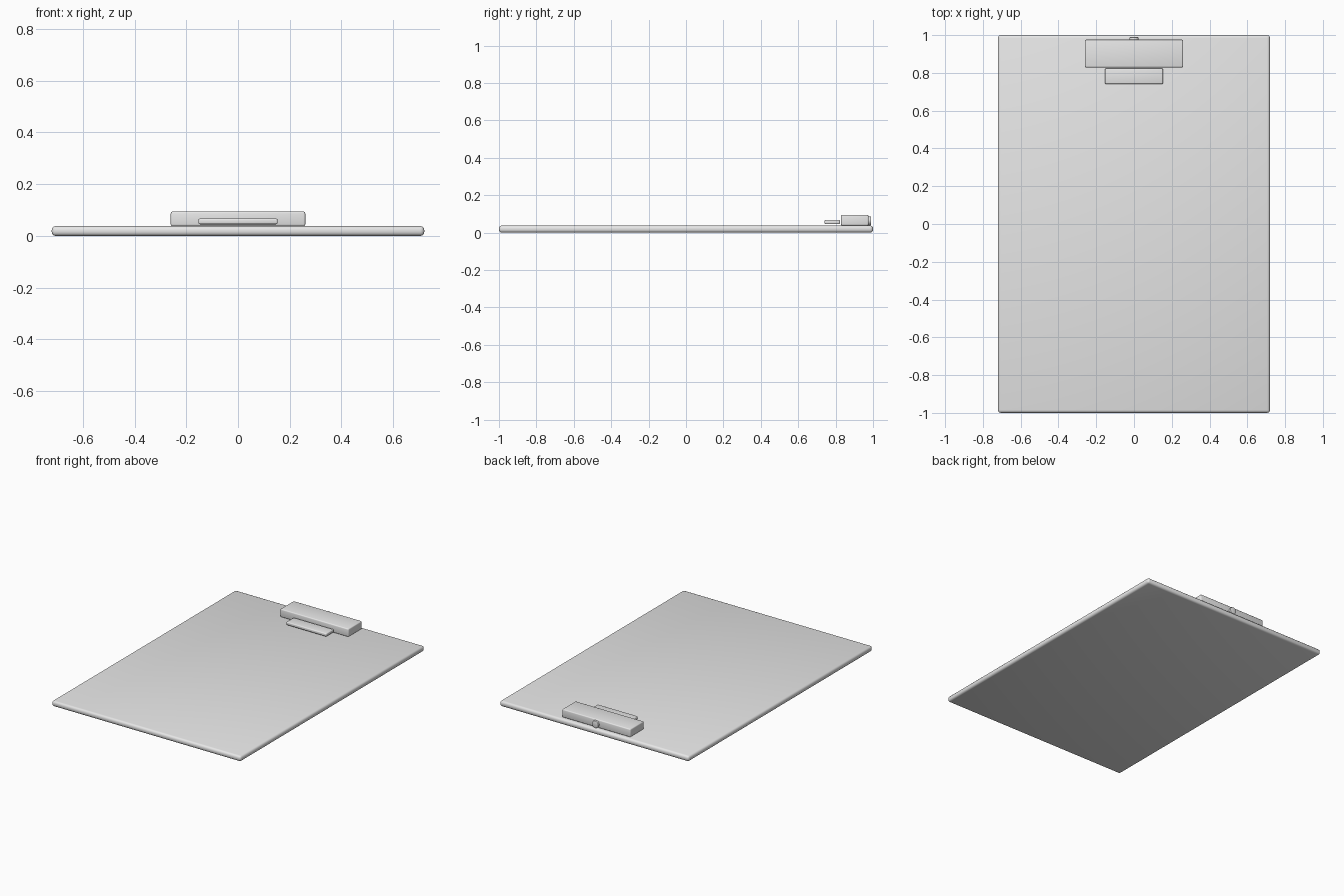
import bpy
import math

cube = bpy.data.objects.get("Cube")
if cube:
    bpy.data.objects.remove(cube, do_unlink=True)

GREY = (0.8, 0.8, 0.8, 1.0)
grey = bpy.data.materials.new("plain grey")
grey.use_nodes = True
grey.diffuse_color = GREY
grey.node_tree.nodes["Principled BSDF"].inputs["Base Color"].default_value = GREY


def finish(obj, name, bevel, segments=3):
    """Name, colour, round the edges and smooth a part."""
    obj.name = name
    obj.data.materials.append(grey)
    bpy.ops.object.transform_apply(location=False, rotation=True, scale=True)
    mod = obj.modifiers.new("rounded edges", "BEVEL")
    mod.width = bevel
    mod.segments = segments
    mod.limit_method = "ANGLE"
    bpy.ops.object.modifier_apply(modifier=mod.name)
    bpy.ops.object.shade_smooth_by_angle(angle=math.radians(35))


def slab(name, half_x, y0, y1, z0, z1, bevel):
    """A rounded box centred on x = 0."""
    bpy.ops.mesh.primitive_cube_add(size=1, location=(0, (y0 + y1) / 2, (z0 + z1) / 2))
    obj = bpy.context.object
    obj.scale = (2 * half_x, y1 - y0, z1 - z0)
    finish(obj, name, bevel)


# Writing board
slab("board", 0.72, -1.0, 1.0, 0.0, 0.038, 0.015)

# Clip body and the pressing lip in front of it
slab("clip_body", 0.26, 0.829, 0.976, 0.038, 0.094, 0.007)
slab("clip_lip", 0.153, 0.741, 0.823, 0.045, 0.067, 0.006)

# Round rivet on the back of the clip
bpy.ops.mesh.primitive_cylinder_add(vertices=32, radius=0.024, depth=0.04,
                                    location=(0, 0.969, 0.063),
                                    rotation=(math.pi / 2, 0, 0))
finish(bpy.context.object, "clip_rivet", 0.003, 2)
